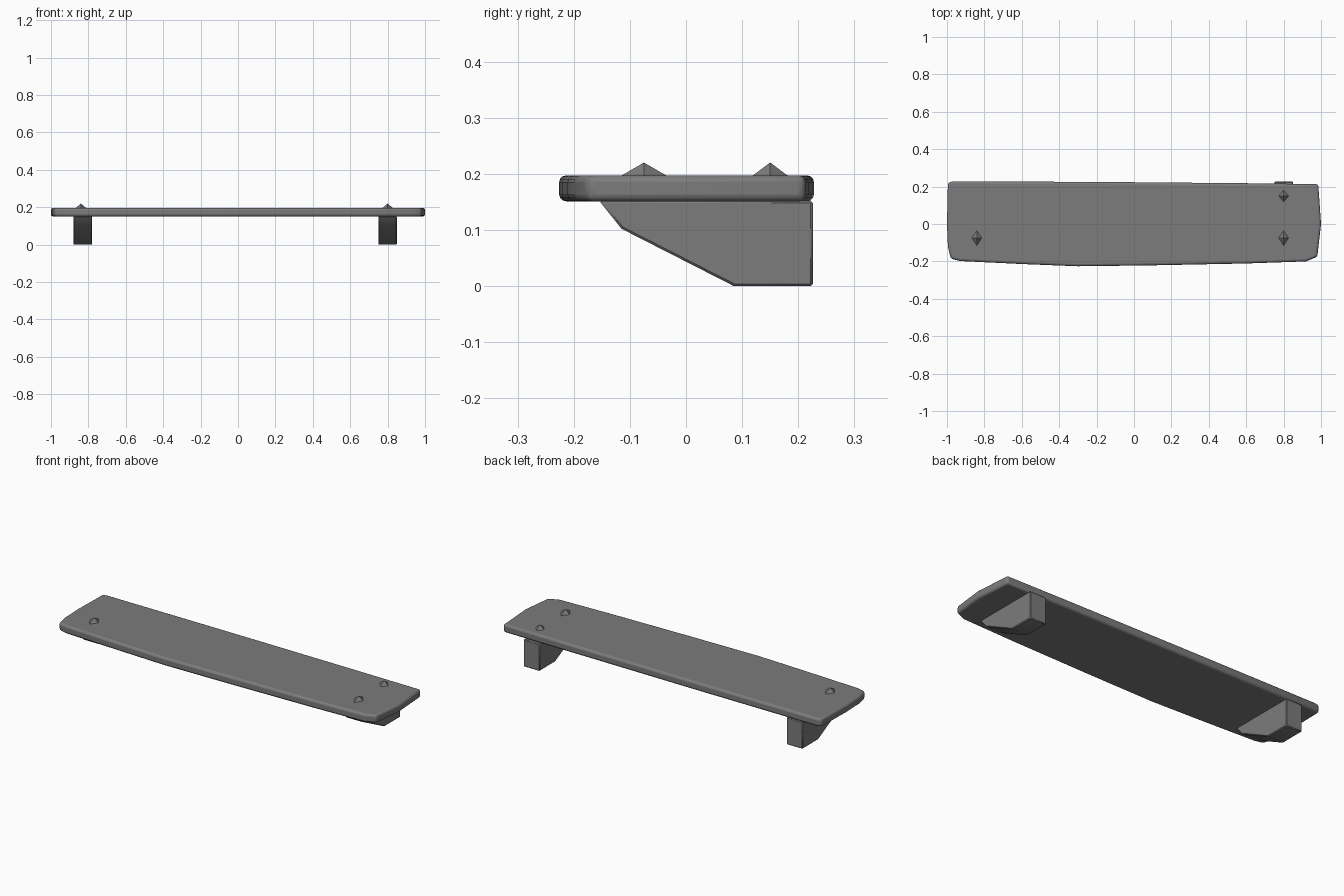
import bpy
import bmesh
import math

cube = bpy.data.objects.get("Cube")
if cube:
    bpy.data.objects.remove(cube, do_unlink=True)

GREY = (0.2, 0.2, 0.2, 1)
grey = bpy.data.materials.new("dark grey")
grey.use_nodes = True
grey.diffuse_color = GREY
bsdf = next(n for n in grey.node_tree.nodes if n.type == "BSDF_PRINCIPLED")
bsdf.inputs["Base Color"].default_value = GREY
bsdf.inputs["Roughness"].default_value = 0.8


def prism(name, points, offset, bevel, segments):
    """Extrude a closed outline by an offset and soften its edges."""
    bm = bmesh.new()
    face = bm.faces.new([bm.verts.new(p) for p in points])
    moved = bmesh.ops.extrude_face_region(bm, geom=[face])["geom"]
    bmesh.ops.translate(bm, vec=offset,
                        verts=[g for g in moved if isinstance(g, bmesh.types.BMVert)])
    bmesh.ops.recalc_face_normals(bm, faces=bm.faces)
    mesh = bpy.data.meshes.new(name)
    bm.to_mesh(mesh)
    bm.free()
    obj = bpy.data.objects.new(name, mesh)
    bpy.context.collection.objects.link(obj)
    mesh.materials.append(grey)
    mod = obj.modifiers.new("soft edges", "BEVEL")
    mod.width = bevel
    mod.segments = segments
    mod.limit_method = "ANGLE"
    mod.angle_limit = math.radians(30)
    smooth(obj, 50)
    return obj


def smooth(obj, angle):
    bpy.ops.object.select_all(action="DESELECT")
    obj.select_set(True)
    bpy.context.view_layer.objects.active = obj
    bpy.ops.object.shade_smooth_by_angle(angle=math.radians(angle))


# Long board with a slightly uneven, worn outline
outline = [(-0.995, 0.22), (-1, 0), (-0.995, -0.12), (-0.98, -0.185), (-0.93, -0.198),
           (-0.6, -0.214), (-0.3, -0.226), (0.1, -0.221), (0.6, -0.211), (0.92, -0.2),
           (0.98, -0.175), (1, 0), (0.985, 0.213), (0.6, 0.218), (-0.2, 0.225),
           (-0.97, 0.228)]
prism("shelf_board", [(x, y, 0.151) for x, y in outline], (0, 0, 0.046), 0.012, 3)

# Wall brackets with a sloping front
profile = [(0.226, 0), (0.085, 0), (-0.115, 0.102), (-0.155, 0.152), (0.226, 0.152)]
for name, x in (("right_bracket", -0.88), ("left_bracket", 0.75)):
    prism(name, [(x, y, z) for y, z in profile], (0.1, 0, 0), 0.004, 1)

# Small pointed bumps where the fixings push through the board
bumps = [("right_front_bump", -0.84, -0.075, 0.045),
         ("left_front_bump", 0.80, -0.075, 0.045),
         ("left_back_bump", 0.80, 0.15, 0.035)]
for name, x, y, half in bumps:
    bpy.ops.mesh.primitive_cone_add(vertices=4, radius1=1, depth=1,
                                    location=(x, y, 0.207))
    bump = bpy.context.object
    bump.name = name
    bump.scale = (0.03, half, 0.026)
    bump.data.materials.append(grey)
